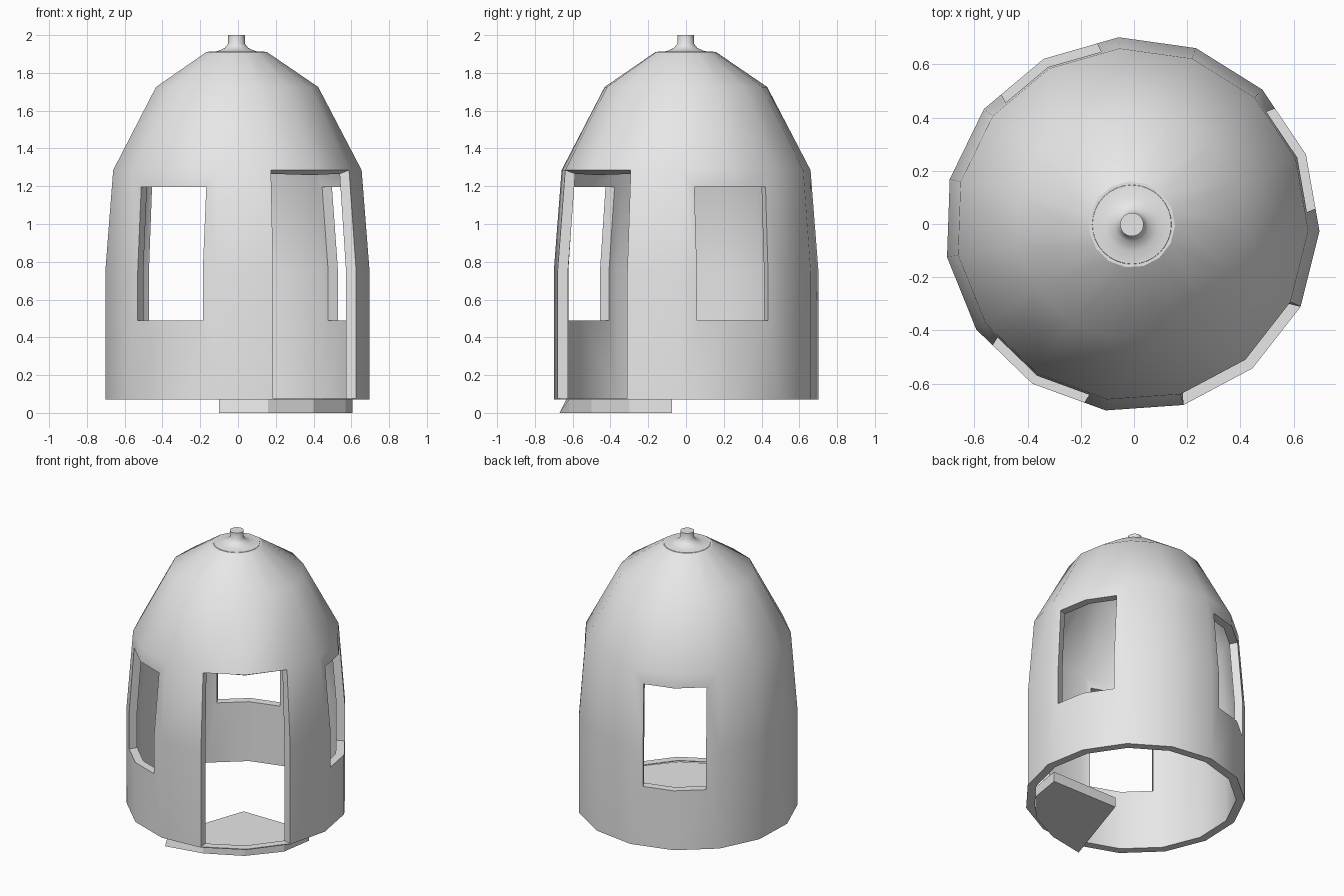
import bpy, bmesh
from math import sin, cos, radians, tau
from mathutils import Matrix, Vector

if "Cube" in bpy.data.objects:
    bpy.data.objects.remove(bpy.data.objects["Cube"])

SIDES, TURN = 15, radians(-2)
AXIS = Vector((-0.008, -0.002, 0))
WALL, BASE_Z, RADIUS = 0.055, 0.07, 0.705
DOOR_ANGLES = (-74, -50, -26)

grey = bpy.data.materials.new("plain grey")
grey.use_nodes = True
grey.diffuse_color = (0.8, 0.8, 0.8, 1)
grey.node_tree.nodes["Principled BSDF"].inputs["Base Color"].default_value = (0.8, 0.8, 0.8, 1)


def polar(r, angle, z=0):
    return AXIS + Vector((r * cos(angle), r * sin(angle), z))


def finish(bm, name):
    bmesh.ops.recalc_face_normals(bm, faces=bm.faces)
    mesh = bpy.data.meshes.new(name)
    bm.to_mesh(mesh)
    bm.free()
    mesh.materials.append(grey)
    ob = bpy.data.objects.new(name, mesh)
    bpy.context.collection.objects.link(ob)
    return ob


def select(ob):
    bpy.ops.object.select_all(action='DESELECT')
    ob.select_set(True)
    bpy.context.view_layer.objects.active = ob


def smooth(ob, degrees):
    select(ob)
    bpy.ops.object.shade_smooth_by_angle(angle=radians(degrees))


def lathe(profile, sides, turn=0, skip=lambda row, side: False):
    """Spin (radius, height) points round the axis and close the top."""
    bm = bmesh.new()
    rings = [[bm.verts.new(polar(r, turn + i * tau / sides, z)) for i in range(sides)]
             for r, z in profile]
    for row, (low, high) in enumerate(zip(rings, rings[1:])):
        for i in range(sides):
            j = (i + 1) % sides
            if not skip(row, i):
                bm.faces.new((low[i], low[j], high[j], high[i]))
    bm.faces.new(rings[-1])
    return bm


def prism(name, bottom, top):
    bm = bmesh.new()
    low = [bm.verts.new(p) for p in bottom]
    high = [bm.verts.new(p) for p in top]
    bm.faces.new(low[::-1])
    bm.faces.new(high)
    for i in range(len(low)):
        j = (i + 1) % len(low)
        bm.faces.new((low[i], low[j], high[j], high[i]))
    return finish(bm, name)


# Domed shell: the doorway is two missing panels under the second ring
shell_profile = [(RADIUS, BASE_Z), (RADIUS, 0.75), (0.663, 1.285), (0.433, 1.725), (0.162, 1.91)]
shell = finish(lathe(shell_profile, SIDES, TURN,
                     lambda row, side: row < 2 and side in (12, 13)), "domed_shell")
select(shell)
thick = shell.modifiers.new("wall", 'SOLIDIFY')
thick.thickness = WALL
thick.offset = -1
thick.use_even_offset = True
bpy.ops.object.modifier_apply(modifier=thick.name)

# Window openings cut straight through the wall
for angle in (22, 118, 238):
    bm = bmesh.new()
    bmesh.ops.create_cube(bm, size=1)
    bm.transform(Matrix.Translation(AXIS) @ Matrix.Rotation(radians(angle), 4, 'Z')
                 @ Matrix.Translation((0.65, 0, 0.842)) @ Matrix.Diagonal((0.5, 0.406, 0.706, 1)))
    cutter = finish(bm, "window_cutter")
    cutter.hide_render = True
    select(shell)
    cut = shell.modifiers.new("window", 'BOOLEAN')
    cut.operation = 'DIFFERENCE'
    cut.solver = 'EXACT'
    cut.object = cutter
    bpy.ops.object.modifier_apply(modifier=cut.name)
    bpy.data.objects.remove(cutter)
smooth(shell, 33)

# Thin threshold joining the door jambs
outline = [polar(RADIUS, radians(a)) for a in DOOR_ANGLES]
outline += [polar(RADIUS - WALL, radians(a)) for a in reversed(DOOR_ANGLES)]
prism("door_threshold", [p + Vector((0, 0, BASE_Z)) for p in outline],
      [p + Vector((0, 0, BASE_Z + 0.006)) for p in outline])

# Wedge-shaped step under the doorway, with one flared corner
step = [(-0.10, -0.67), (0.16, -0.62), (0.40, -0.50), (0.57, -0.30), (0.606, -0.073), (0.095, -0.073)]
step_top = [(-0.10, -0.635)] + step[1:]
prism("door_step", [(x, y, 0) for x, y in step], [(x, y, BASE_Z) for x, y in step_top])

# Round knob with a flared foot
knob = finish(lathe([(0.15, 1.908), (0.148, 1.912), (0.10, 1.915), (0.062, 1.932),
                     (0.044, 1.955), (0.044, 2.0)], 32), "top_knob")
smooth(knob, 50)
